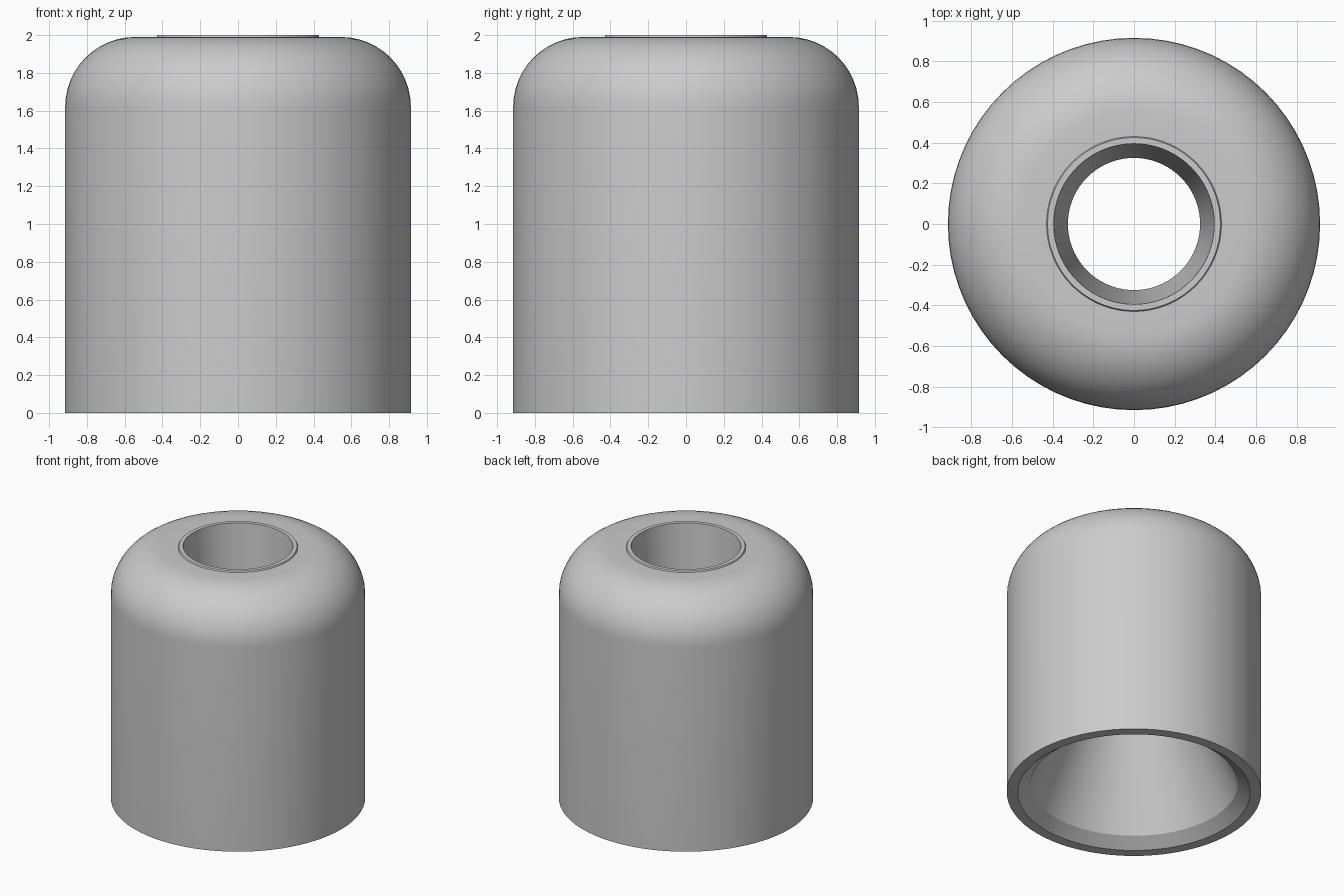
import bpy, bmesh, math

if "Cube" in bpy.data.objects:
    bpy.data.objects.remove(bpy.data.objects["Cube"], do_unlink=True)

SEGMENTS = 72
OUTER = 0.915
FILLET = 0.37

grey = bpy.data.materials.new("plain_grey")
grey.use_nodes = True
colour = (0.6, 0.6, 0.6, 1)
grey.diffuse_color = colour
grey.node_tree.nodes["Principled BSDF"].inputs["Base Color"].default_value = colour


def lathe(name, profile, material):
    """Spin a closed (radius, height) profile around the z axis."""
    bm = bmesh.new()
    rings = []
    for i in range(SEGMENTS):
        a = math.tau * i / SEGMENTS
        rings.append([bm.verts.new((r * math.cos(a), r * math.sin(a), z)) for r, z in profile])
    n = len(profile)
    for i, ring in enumerate(rings):
        after = rings[(i + 1) % SEGMENTS]
        for j in range(n):
            k = (j + 1) % n
            bm.faces.new((ring[j], after[j], after[k], ring[k]))
    bmesh.ops.recalc_face_normals(bm, faces=bm.faces)
    mesh = bpy.data.meshes.new(name)
    bm.to_mesh(mesh)
    bm.free()
    mesh.materials.append(material)
    obj = bpy.data.objects.new(name, mesh)
    bpy.context.collection.objects.link(obj)
    bpy.ops.object.select_all(action='DESELECT')
    obj.select_set(True)
    bpy.context.view_layer.objects.active = obj
    bpy.ops.object.shade_smooth_by_angle(angle=math.radians(25))
    return obj


# Rounded shoulder from the side wall to the flat top
shoulder = []
for i in range(13):
    a = math.pi / 2 * i / 12
    shoulder.append((OUTER - FILLET + FILLET * math.cos(a), 1.62 + FILLET * math.sin(a)))

# Raised lip, tapered bore with a waist, and chamfered bottom opening
lip = [(0.43, 1.99), (0.425, 2.0), (0.395, 2.0)]
bore = [(0.325, 1.0), (0.745, 0.07), (0.836, 0.0)]

lathe("domed_sleeve", [(OUTER, 0.0)] + shoulder + lip + bore, grey)
